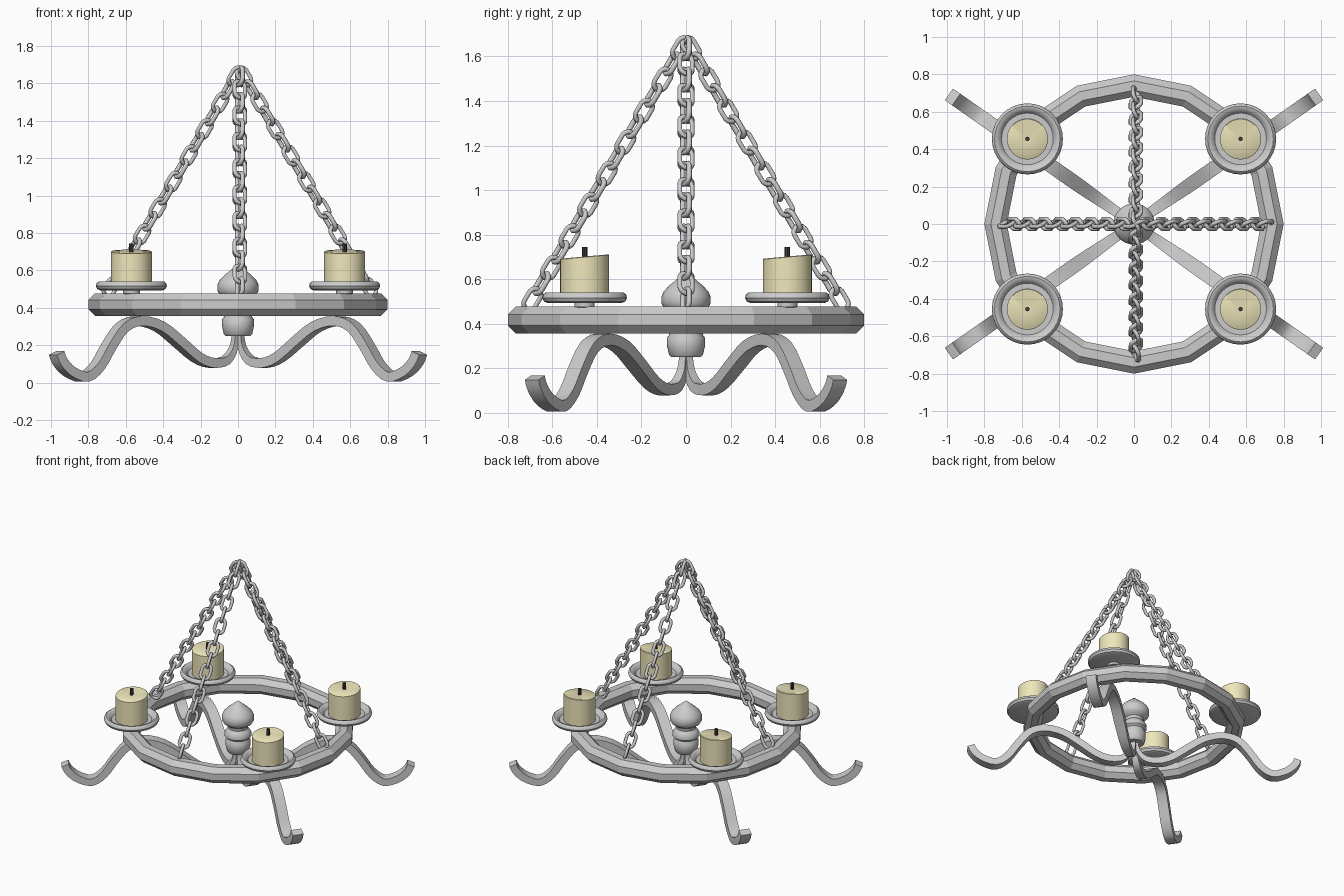
import bpy, bmesh, math
from math import sin, cos, pi
from mathutils import Vector, Matrix

if "Cube" in bpy.data.objects:
    bpy.data.objects.remove(bpy.data.objects["Cube"])


def loft(name, rings, loop=False, smooth=True, mat=None, angle=40):
    """Skin a list of equal closed cross-sections; loop joins last to first."""
    bm = bmesh.new()
    vs = [[bm.verts.new(p) for p in r] for r in rings]
    n = len(rings[0])
    for i in range(len(vs) if loop else len(vs) - 1):
        a, b = vs[i], vs[(i + 1) % len(vs)]
        for j in range(n):
            k = (j + 1) % n
            bm.faces.new((a[j], a[k], b[k], b[j]))
    if not loop:
        bm.faces.new(vs[0])
        bm.faces.new(vs[-1])
    bmesh.ops.recalc_face_normals(bm, faces=bm.faces)
    me = bpy.data.meshes.new(name)
    bm.to_mesh(me)
    bm.free()
    ob = bpy.data.objects.new(name, me)
    bpy.context.collection.objects.link(ob)
    if mat:
        me.materials.append(mat)
    if smooth:
        bpy.ops.object.select_all(action='DESELECT')
        ob.select_set(True)
        bpy.context.view_layer.objects.active = ob
        bpy.ops.object.shade_smooth_by_angle(angle=math.radians(angle))
    return ob


def lathe(name, prof, sides=32, at=(0, 0), mat=None, tilt=0):
    """Turn an (r, z) profile; tilt slopes the upper rings along y."""
    zmid = (prof[0][1] + prof[-1][1]) / 2
    rings = [[(at[0] + r * cos(2 * pi * i / sides), at[1] + r * sin(2 * pi * i / sides),
               z + (tilt * r * sin(2 * pi * i / sides) if z > zmid else 0))
              for i in range(sides)] for r, z in prof]
    return loft(name, rings, mat=mat)


def catmull(pts, steps):
    """Smooth curve through tuples of any length."""
    p = [pts[0]] + pts + [pts[-1]]
    out = []
    for i in range(1, len(p) - 2):
        for s in range(steps):
            t = s / steps
            out.append([0.5 * (2 * b + (c - a) * t + (2 * a - 5 * b + 4 * c - d) * t * t
                               + (3 * b - a - 3 * c + d) * t ** 3)
                        for a, b, c, d in zip(*p[i - 1:i + 3])])
    return out + [list(pts[-1])]


def colour(name, rgb):
    m = bpy.data.materials.new(name)
    m.diffuse_color = (*rgb, 1)
    m.use_nodes = True
    m.node_tree.nodes["Principled BSDF"].inputs["Base Color"].default_value = m.diffuse_color
    return m


wax = colour("wax", (0.86, 0.80, 0.50))
black = colour("wick", (0.06, 0.05, 0.05))

# sixteen-sided ring with octagonal bar
R8 = 0.06 / cos(pi / 8)
rings = []
for i in range(16):
    a = i * pi / 8
    sec = [(0.74 + R8 * cos((j + .5) * pi / 4), 0.417 + R8 * sin((j + .5) * pi / 4)) for j in range(8)]
    rings.append([(r * cos(a), r * sin(a), z) for r, z in sec])
loft("ring", rings, loop=True, smooth=False)

# four wavy arms: x reach, height, half width, half thickness
path = catmull([(.012, .28, .016, .012), (.022, .19, .02, .015), (.065, .12, .026, .022),
                (.14, .105, .03, .026), (.22, .135, .034, .026), (.32, .22, .038, .026),
                (.42, .30, .038, .026), (.53, .33, .038, .026), (.62, .295, .038, .026),
                (.69, .195, .038, .026), (.75, .09, .038, .026), (.82, .031, .038, .026),
                (.90, .058, .038, .026), (.95, .11, .038, .026), (.97, .158, .038, .026)], 3)
head = math.radians(35)
for sx in (-1, 1):
    for sy in (-1, 1):
        rings = []
        for i, (x, z, w, h) in enumerate(path):
            p, q = path[max(i - 1, 0)], path[min(i + 1, len(path) - 1)]
            t = Vector(((q[0] - p[0]) / cos(head), q[1] - p[1])).normalized()
            ring = []
            for a, b in ((1, 1), (-1, 1), (-1, -1), (1, -1)):
                d = x / cos(head) - t.y * h * b
                ring.append((sx * (d * cos(head) - a * w * sin(head)),
                             sy * (d * sin(head) + a * w * cos(head)), z + t.x * h * b))
            rings.append(ring)
        loft("arm", rings, angle=35)

        # drip plate, foot, candle and wick above each arm
        at = (sx * .57, sy * .455)
        lathe("plate_foot", [(.025, .45), (.025, .472), (.045, .476), (.045, .496)], 16, at)
        lathe("drip_plate", [(.02, .493), (.165, .493), (.182, .500), (.19, .516), (.186, .532),
                             (.175, .54), (.16, .537), (.146, .522), (.138, .512), (.02, .512)], 32, at)
        lathe("candle", [(.11, .51), (.11, .699), (.106, .702), (.02, .699)], 32, at, wax, .09)
        lathe("wick", [(.012, .69), (.012, .745)], 8, at, black)

# turned centre finial
lathe("finial", [(.002, .632), (.035, .605), (.075, .572), (.1, .545), (.11, .522), (.11, .49),
                 (.098, .47), (.07, .452), (.066, .43), (.08, .415), (.092, .395), (.092, .372),
                 (.076, .358), (.076, .35), (.085, .338), (.085, .30), (.076, .26), (.066, .25),
                 (.002, .25)], 32)


def link_rings(mat):
    """Oval wire link lying in the local x-z plane, long along z."""
    rings = []
    for i in range(16):
        a = (i + .5) * pi / 8
        c = Vector((.032 * cos(a), 0, .032 * sin(a) + math.copysign(.019, sin(a))))
        n = Vector((cos(a), 0, sin(a)))
        rings.append([mat @ (c + .012 * (n * cos(j * pi / 3) + Vector((0, sin(j * pi / 3), 0))))
                      for j in range(6)])
    return rings


# four chains from the ring up to the apex
low, high = Vector((.69, 0, .51)), Vector((.022, 0, 1.637))
slope = Vector((0, 0, 1)).rotation_difference(high - low).to_matrix().to_4x4()
COUNT = 17
for k in range(4):
    turn = Matrix.Translation((.01, 0, 0)) @ Matrix.Rotation(k * pi / 2, 4, 'Z')
    for i in range(COUNT):
        roll = Matrix.Rotation(math.radians(28 + 90 * (i % 2)), 4, 'Z')
        pos = Matrix.Translation(low.lerp(high, i / (COUNT - 1)))
        loft("chain_link", link_rings(turn @ pos @ slope @ roll), loop=True, angle=70)
